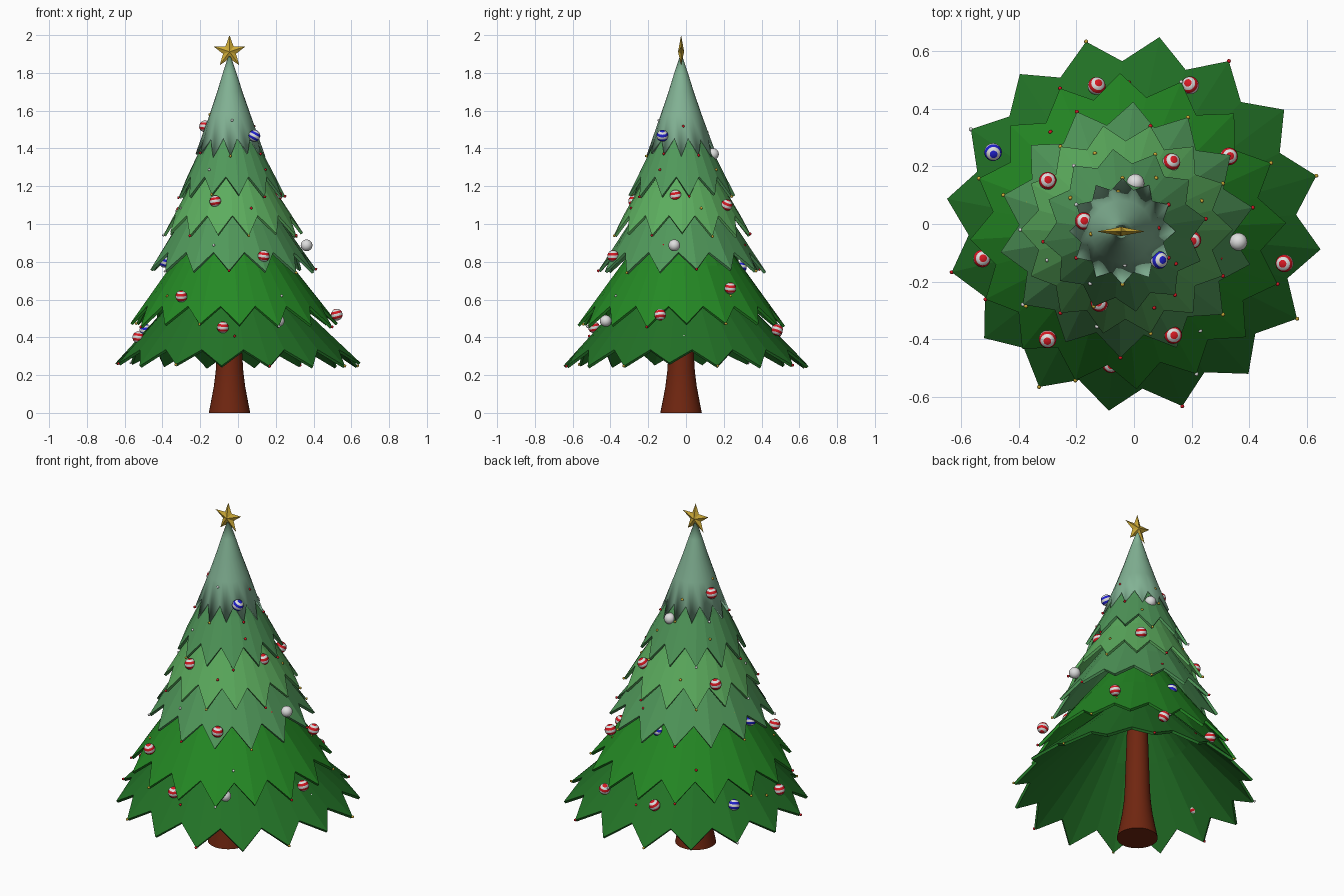
import bpy, bmesh, math, random
from mathutils import Vector, Matrix

if "Cube" in bpy.data.objects:
    bpy.data.objects.remove(bpy.data.objects["Cube"])

random.seed(4)
AXIS = Vector((-0.045, -0.026, 0))


def material(name, r, g, b):
    lin = [((c / 255 + 0.055) / 1.055) ** 2.4 if c > 10 else c / 3295 for c in (r, g, b)]
    m = bpy.data.materials.new(name)
    m.diffuse_color = (*lin, 1)
    m.use_nodes = True
    m.node_tree.nodes["Principled BSDF"].inputs["Base Color"].default_value = m.diffuse_color
    return m


FROST = material("frosted green", 130, 178, 148)
MID = material("muted green", 80, 152, 90)
LIGHT = material("light green", 92, 173, 94)
GREEN = material("bright green", 36, 137, 36)
DEEP = material("deep green", 34, 114, 38)
BROWN = material("bark brown", 112, 38, 16)
GOLD = material("gold", 205, 170, 55)
RED = material("red", 215, 25, 35)
WHITE = material("silver white", 222, 222, 222)
BLUE = material("blue", 32, 32, 205)


def make(name, bm, mats):
    me = bpy.data.meshes.new(name)
    bm.to_mesh(me)
    bm.free()
    for m in mats:
        me.materials.append(m)
    ob = bpy.data.objects.new(name, me)
    bpy.context.collection.objects.link(ob)
    return ob


def smooth(ob, angle):
    bpy.ops.object.select_all(action='DESELECT')
    ob.select_set(True)
    bpy.context.view_layer.objects.active = ob
    bpy.ops.object.shade_smooth_by_angle(angle=math.radians(angle))


def skirt(name, mat, centre, n, phase, profile, valley, tip):
    """Conical branch layer with a zigzag hem; returns the tip positions.
    profile, valley and tip are (z, radius) from the top down."""
    bm = bmesh.new()
    rings, tips = [], []
    z0, z1 = profile[0][0], tip[0]
    for row in profile + [None]:
        ring = []
        for i in range(2 * n):
            z, r = row or (tip if i % 2 == 0 else valley)
            if row is None and i % 2 == 0:
                z += random.uniform(-0.012, 0.012)
            a = math.radians(phase) + math.pi * i / n
            c = AXIS.lerp(Vector((*centre, 0)), (z0 - z) / (z0 - z1))
            p = c + Vector((r * math.cos(a), r * math.sin(a), z))
            ring.append(bm.verts.new(p))
            if row is None and i % 2 == 0:
                tips.append(p)
        rings.append(ring)
    for up, low in zip(rings, rings[1:]):
        for i in range(2 * n):
            j = (i + 1) % (2 * n)
            bm.faces.new((up[i], low[i], low[j], up[j]))
    ob = make(name, bm, [mat])
    sol = ob.modifiers.new("thickness", 'SOLIDIFY')
    sol.thickness = 0.015
    sol.offset = -1
    return ob, tips


# Branch layers, bottom to top
layers = [
    ("branches_1", DEEP, (0, 0), 16, 14.8, [(.89, .05), (.62, .30)], (.335, .57), (.255, .655)),
    ("branches_2", GREEN, (-.02, -.025), 16, 3, [(1.0, .16), (.78, .32)], (.565, .47), (.465, .55)),
    ("branches_3", MID, (-.025, -.02), 14, 10, [(1.17, .17), (1.0, .28)], (.85, .37), (.75, .445)),
    ("branches_4", LIGHT, (-.025, -.02), 14, 0, [(1.40, .12), (1.2, .22)], (1.045, .31), (.945, .37)),
    ("branches_5", MID, (-.033, -.022), 12, 8, [(1.58, .08), (1.4, .16)], (1.25, .235), (1.15, .285)),
    ("branches_6", FROST, (-.04, -.025), 12, 0,
     [(1.89, .006), (1.8, .036), (1.7, .067), (1.58, .108)], (1.455, .148), (1.365, .185)),
]
bead_spots = []
for k, spec in enumerate(layers):
    ob, tips = skirt(*spec)
    if k == 5:
        smooth(ob, 35)
    # a bead on every other tip
    bead_spots += tips[k % 2::2]
    # a few beads lying on the layer between its last ring and hem
    z0, r0 = spec[5][-1]
    z1, r1 = spec[6]
    for q in range(4):
        a = math.radians(90 * q + 37 * k)
        t = 0.75 if k < 5 else 0.25 * q
        r = r0 + (r1 - r0) * t
        c = AXIS.lerp(Vector((*spec[2], 0)), 0.6)
        bead_spots.append(c + Vector((r * math.cos(a), r * math.sin(a), z0 + (z1 - z0) * t)))

# Small beads, one object per colour
for name, mat, pick in (("gold_beads", GOLD, (0, 2)), ("red_beads", RED, (1, 4)), ("white_beads", WHITE, (3,))):
    bm = bmesh.new()
    for i, p in enumerate(bead_spots):
        if i % 5 in pick:
            bmesh.ops.create_icosphere(bm, subdivisions=1, radius=0.008, matrix=Matrix.Translation(p))
    smooth(make(name, bm, [mat]), 60)

# Trunk with a flared foot
bm = bmesh.new()
rings = []
for z, r in ((0, .11), (.06, .098), (.14, .083), (.22, .073), (.3, .068), (.85, .05)):
    rings.append([bm.verts.new(AXIS + Vector((r * math.cos(a), r * math.sin(a), z)))
                  for a in (math.tau * i / 32 for i in range(32))])
for up, low in zip(rings[1:], rings):
    for i in range(32):
        j = (i + 1) % 32
        bm.faces.new((up[i], low[i], low[j], up[j]))
bm.faces.new(rings[0][::-1])
bm.faces.new(rings[-1])
smooth(make("trunk", bm, [BROWN]), 40)

# Five-pointed star with a raised centre on both sides
bm = bmesh.new()
mid = AXIS + Vector((0, 0, 1.912))
rim = []
for i in range(10):
    r = 0.036 if i % 2 else 0.088
    a = math.pi / 2 + math.pi * i / 5
    rim.append(bm.verts.new(mid + Vector((r * math.cos(a), 0, r * math.sin(a)))))
for s in (-1, 1):
    peak = bm.verts.new(mid + Vector((0, 0.016 * s, 0)))
    for i in range(10):
        bm.faces.new((rim[i], rim[(i + 1) % 10], peak))
bmesh.ops.recalc_face_normals(bm, faces=bm.faces)
make("star", bm, [GOLD])


# Hanging balls: striped ones are banded along a tilted local axis
def ball(name, p, mat):
    bm = bmesh.new()
    bmesh.ops.create_uvsphere(bm, u_segments=20, v_segments=14, radius=0.031)
    if mat != WHITE:
        for f in bm.faces:
            lat = math.acos(max(-1, min(1, f.calc_center_median().normalized().z)))
            f.material_index = int(lat / math.pi * 7) % 2
    tilt = Matrix.Rotation(random.uniform(0, 6.28), 4, 'Z') @ Matrix.Rotation(random.uniform(0.1, 0.5), 4, 'X')
    bm.transform(Matrix.Translation(p) @ tilt)
    smooth(make(name, bm, [mat] if mat == WHITE else [mat, WHITE]), 60)


balls = {
    "red_ball": (RED, [
        (-.13, .48, .43), (.195, .482, .44), (.33, .235, .66), (-.30, .15, 1.065), (.13, .215, 1.10),
        (-.175, .01, 1.517), (.203, -.055, 1.15), (.523, -.137, .52), (-.528, -.12, .40),
        (-.30, -.40, .617), (.136, -.386, .83), (-.08, -.487, .453), (-.12, -.275, 1.12)]),
    "blue_ball": (BLUE, [(-.49, .25, .44), (.087, -.125, 1.467), (-.388, -.05, .80), (-.02, .29, .77)]),
    "silver_ball": (WHITE, [(.005, .143, 1.37), (.363, -.062, .887), (.215, -.425, .487)]),
}
for name, (mat, spots) in balls.items():
    for i, p in enumerate(spots):
        ball(f"{name}_{i + 1}", Vector(p), mat)
